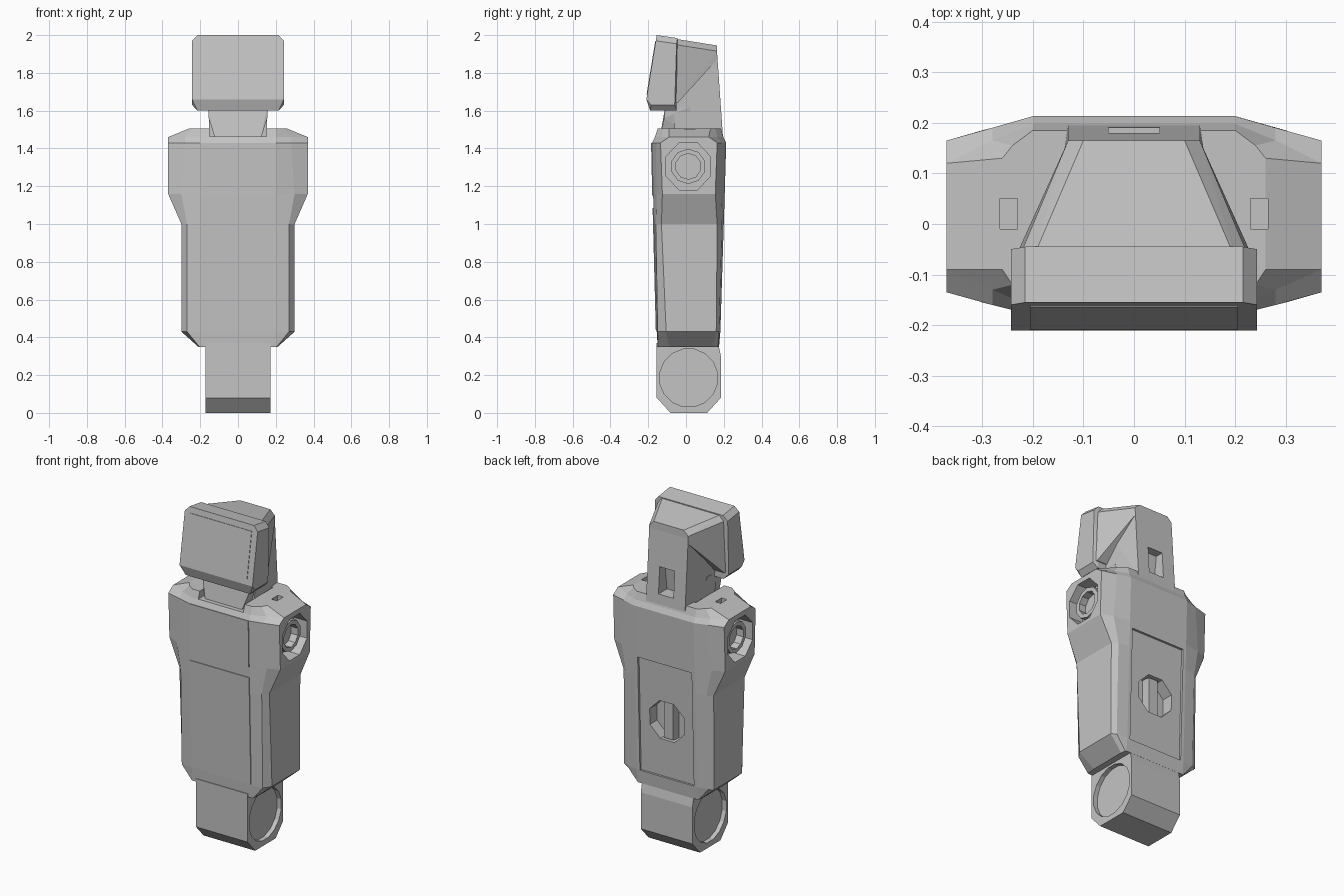
import bpy, bmesh, math
from mathutils import Vector

if "Cube" in bpy.data.objects:
    bpy.data.objects.remove(bpy.data.objects["Cube"])

grey = bpy.data.materials.new("plain_grey")
grey.diffuse_color = (0.55, 0.55, 0.55, 1)
grey.use_nodes = True
grey.node_tree.nodes["Principled BSDF"].inputs["Base Color"].default_value = grey.diffuse_color


def finish(name, bm):
    bmesh.ops.recalc_face_normals(bm, faces=bm.faces)
    me = bpy.data.meshes.new(name)
    bm.to_mesh(me)
    bm.free()
    me.materials.append(grey)
    ob = bpy.data.objects.new(name, me)
    bpy.context.collection.objects.link(ob)
    return ob


def loft(name, rings):
    """Skin a list of equal-length point rings and cap both ends."""
    bm = bmesh.new()
    vs = [[bm.verts.new(p) for p in r] for r in rings]
    n = len(vs[0])
    for a, b in zip(vs, vs[1:]):
        for i in range(n):
            bm.faces.new((a[i], a[(i + 1) % n], b[(i + 1) % n], b[i]))
    bm.faces.new(vs[0])
    bm.faces.new(vs[-1])
    return finish(name, bm)


def prism(name, prof, x0, x1):
    """Extrude a (y, z) profile along x."""
    return loft(name, [[(x, y, z) for y, z in prof] for x in (x0, x1)])


def hull(name, half):
    """Convex hull of points mirrored across x."""
    bm = bmesh.new()
    for x, y, z in half:
        for s in (-1, 1):
            bm.verts.new((s * x, y, z))
    r = bmesh.ops.convex_hull(bm, input=bm.verts)
    bmesh.ops.delete(bm, geom=list({g for g in r["geom_interior"] + r["geom_unused"]
                                    if isinstance(g, bmesh.types.BMVert)}), context='VERTS')
    bmesh.ops.dissolve_limit(bm, angle_limit=0.01, verts=bm.verts, edges=bm.edges)
    return finish(name, bm)


def ngon(n, r, cy, cz, rz=None):
    rz = rz or r
    return [(cy + r * math.cos((i + .5) * math.tau / n),
             cz + rz * math.sin((i + .5) * math.tau / n)) for i in range(n)]


def cut(ob, cutters):
    for c in cutters:
        m = ob.modifiers.new("cut", 'BOOLEAN')
        m.operation, m.solver, m.object = 'DIFFERENCE', 'EXACT', c
    bpy.context.view_layer.update()
    me = bpy.data.meshes.new_from_object(ob.evaluated_get(bpy.context.evaluated_depsgraph_get()))
    ob.modifiers.clear()
    ob.data = me
    for c in cutters:
        bpy.data.objects.remove(c)


def box(x0, x1, y0, y1, z0, z1):
    return prism("cutter", [(y0, z0), (y1, z0), (y1, z1), (y0, z1)], x0, x1)


# Torso: z, centre front/back y, bevel x and y's, side x and y's
spec = [
    (0.35, -0.150, 0.175, 0.205, -0.148, 0.170, 0.21, -0.09, 0.14),
    (0.43, -0.155, 0.182, 0.27, -0.150, 0.175, 0.30, -0.105, 0.16),
    (1.00, -0.170, 0.200, 0.27, -0.160, 0.190, 0.30, -0.13, 0.165),
    (1.16, -0.174, 0.205, 0.30, -0.155, 0.185, 0.37, -0.125, 0.155),
    (1.43, -0.180, 0.213, 0.28, -0.160, 0.190, 0.37, -0.135, 0.165),
    (1.46, -0.165, 0.198, 0.28, -0.130, 0.165, 0.37, -0.09, 0.12),
    (1.505, -0.150, 0.185, 0.24, -0.120, 0.155, 0.26, -0.09, 0.13),
]
rings = []
for z, f, b, xm, mf, mb, xs, sf, sb in spec:
    right = [(0.2, f, z), (xm, mf, z), (xs, sf, z), (xs, sb, z), (xm, mb, z), (0.2, b, z)]
    rings.append(right + [(-x, y, z) for x, y, z in reversed(right)])
torso = loft("torso", rings)

cutters = [
    box(-0.15, 0.15, -0.3, 0.12, 1.462, 1.6),                       # neck notch
    prism("cutter", [(0.17, 0.43), (0.3, 0.43), (0.3, 1.12), (0.19, 1.12)], -0.18, 0.18),
]
oct_back = ngon(8, 0.125, 0, 0.77)                                  # back dial recess
cutters.append(loft("cutter", [[(x, y, z) for x, z in oct_back] for y in (0.11, 0.3)]))
for s in (-1, 1):                                                   # sockets and shoulder pits
    cutters.append(prism("cutter", ngon(8, 0.127, 0.012, 1.305, 0.135), s * 0.28, s * 0.5))
    cutters.append(box(s * 0.23, s * 0.265, -0.01, 0.05, 1.475, 1.6))
cut(torso, cutters)

# Bar across the back dial
prism("back_dial_bar", [(0.10, 0.65), (0.165, 0.66), (0.165, 0.88), (0.10, 0.89)], -0.03, 0.03)
# Front panels, following the slope of the chest
prism("lower_front_panel", [(-0.14, 0.435), (-0.160, 0.435), (-0.177, 1.085), (-0.14, 1.085)],
      -0.197, 0.197)
prism("upper_front_panel", [(-0.14, 1.15), (-0.179, 1.15), (-0.185, 1.43), (-0.14, 1.43)],
      -0.197, 0.197)

# Shoulder rings with hollow centres
for s, side in ((-1, "left"), (1, "right")):
    ring = prism(side + "_shoulder_ring", ngon(10, 0.093, 0.012, 1.305), s * 0.26, s * 0.345)
    cut(ring, [prism("cutter", ngon(10, 0.068, 0.012, 1.305), s * 0.30, s * 0.5)])

# Hip block with round side recesses
hip = prism("hip_block", [(-0.155, 0.37), (-0.155, 0.08), (-0.082, 0), (0.112, 0),
                          (0.185, 0.08), (0.185, 0.30), (0.17, 0.37)], -0.172, 0.172)
cut(hip, [prism("cutter", ngon(16, 0.155, 0.014, 0.185), s * 0.145, s * 0.3) for s in (-1, 1)])

# Neck
hull("neck", [(0.12, -0.14, 1.45), (0.155, -0.115, 1.56), (0.155, -0.11, 1.62),
              (0.155, 0.02, 1.62), (0.12, 0.05, 1.45)])
column = hull("neck_column", [(0.15, -0.06, 1.45), (0.13, 0.195, 1.47), (0.13, 0.165, 1.62),
                              (0.13, 0.165, 1.90), (0.17, -0.06, 1.90)])
cut(column, [prism("cutter", [(0.11, 1.53), (0.3, 1.53), (0.3, 1.69), (0.13, 1.69)], -0.05, 0.05)])

# Head: tilted screen slab
def front_y(z):
    return -0.21 + (z - 1.66) * 0.162


slab = []
for dy, dz in ((0, 0), (0.11, -0.016)):
    for x, z in ((0.215, 2.0), (0.243, 1.97), (0.243, 1.66)):
        slab.append((x, front_y(z) + dy, z + dz))
slab += [(0.215, -0.19, 1.6), (0.243, -0.185, 1.63), (0.215, -0.05, 1.6), (0.243, -0.06, 1.63)]
hull("head_screen_housing", slab)
# Screen plate
sc = [(-0.205, 1.685), (-0.205, 1.965), (0.205, 1.965), (0.205, 1.685)]
loft("screen", [[(x, front_y(z) + d, z) for x, z in sc] for d in (-0.003, 0.01)])

# Head: wedge tapering to the back
hull("head_back", [(0.205, -0.08, 1.984), (0.237, -0.09, 1.955), (0.237, -0.09, 1.64),
                   (0.225, -0.045, 1.64), (0.10, 0.165, 1.945), (0.13, 0.165, 1.915),
                   (0.13, 0.165, 1.87), (0.178, 0.05, 1.83)])
